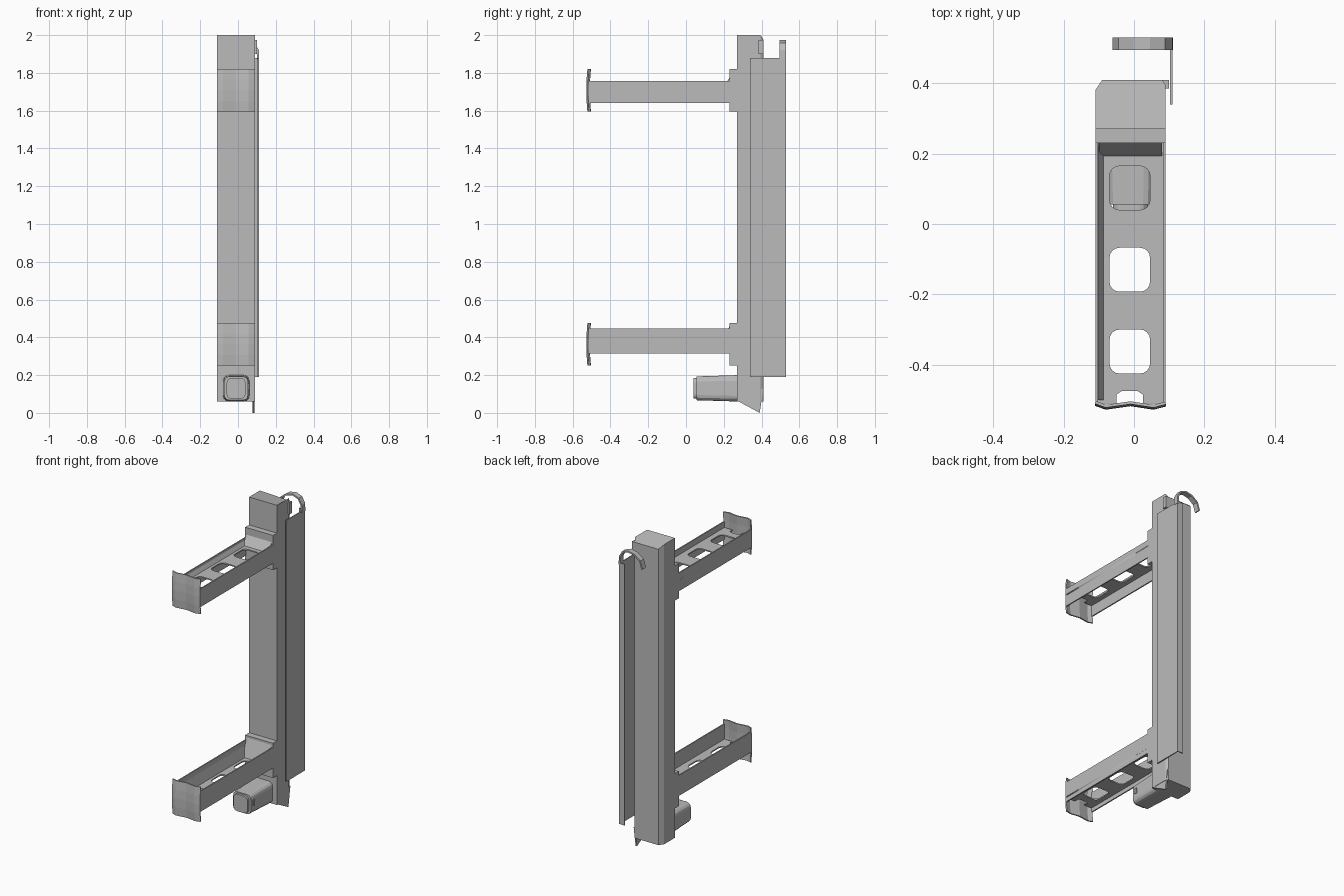
import bpy, bmesh, math
from mathutils import Vector

cube = bpy.data.objects.get("Cube")
if cube:
    bpy.data.objects.remove(cube)

grey = bpy.data.materials.new("plain_grey")
grey.use_nodes = True
grey.diffuse_color = (0.5, 0.5, 0.5, 1)
grey.node_tree.nodes["Principled BSDF"].inputs["Base Color"].default_value = (0.5, 0.5, 0.5, 1)

XL, XR = -0.11, 0.09          # shared width of post and arms
XM = (XL + XR) / 2


def add(name, bm):
    bmesh.ops.recalc_face_normals(bm, faces=bm.faces)
    mesh = bpy.data.meshes.new(name)
    bm.to_mesh(mesh)
    bm.free()
    mesh.materials.append(grey)
    ob = bpy.data.objects.new(name, mesh)
    bpy.context.collection.objects.link(ob)
    return ob


def place(axis, p, t):
    """Put a 2D profile point at distance t along an axis."""
    v = list(p)
    v.insert("xyz".index(axis), t)
    return Vector(v)


def prism(name, axis, profile, a, b):
    bm = bmesh.new()
    face = bm.faces.new([bm.verts.new(place(axis, p, a)) for p in profile])
    ext = bmesh.ops.extrude_face_region(bm, geom=[face])["geom"]
    verts = [g for g in ext if isinstance(g, bmesh.types.BMVert)]
    bmesh.ops.translate(bm, verts=verts, vec=place(axis, (0, 0), b - a))
    return add(name, bm)


def box(name, x0, x1, y0, y1, z0, z1):
    return prism(name, "z", [(x0, y0), (x1, y0), (x1, y1), (x0, y1)], z0, z1)


def thicken(ob, amount):
    mod = ob.modifiers.new("thickness", "SOLIDIFY")
    mod.thickness, mod.offset = amount, 0
    return ob


def strip(name, axis, path, a, b, amount):
    """A bent sheet: an open path extruded along an axis."""
    bm = bmesh.new()
    rows = [[bm.verts.new(place(axis, p, t)) for t in (a, b)] for p in path]
    for (p, q), (r, s) in zip(rows, rows[1:]):
        bm.faces.new((p, q, s, r))
    return thicken(add(name, bm), amount)


def rounded(cx, cy, w, h, r, n=4):
    pts = []
    for k, (sx, sy) in enumerate(((1, 1), (-1, 1), (-1, -1), (1, -1))):
        for i in range(n + 1):
            a = (k + i / n) * math.pi / 2
            pts.append((cx + sx * (w / 2 - r) + r * math.cos(a),
                        cy + sy * (h / 2 - r) + r * math.sin(a)))
    return pts


def pierced_sheet(name, loops, z, amount):
    """Flat sheet from an outline and hole loops."""
    curve = bpy.data.curves.new(name, "CURVE")
    curve.dimensions, curve.fill_mode, curve.extrude = "2D", "BOTH", amount / 2
    for loop in loops:
        spline = curve.splines.new("POLY")
        spline.points.add(len(loop) - 1)
        for pt, (x, y) in zip(spline.points, loop):
            pt.co = (x, y, 0, 1)
        spline.use_cyclic_u = True
    tmp = bpy.data.objects.new(name + "_outline", curve)
    bpy.context.collection.objects.link(tmp)
    bpy.context.view_layer.update()
    mesh = bpy.data.meshes.new_from_object(tmp.evaluated_get(bpy.context.evaluated_depsgraph_get()))
    bpy.data.objects.remove(tmp)
    mesh.name = name
    mesh.materials.clear()
    mesh.materials.append(grey)
    ob = bpy.data.objects.new(name, mesh)
    ob.location.z = z
    bpy.context.collection.objects.link(ob)


# Upright post with chamfered back edges and a top that falls to the back
post = prism("post", "z", [(XL, 0.27), (XR, 0.27), (XR, 0.395), (0.08, 0.41),
                           (-0.09, 0.41), (XL, 0.38)], 0.06, 2.0)
for v in post.data.vertices:
    if v.co.z > 1 and v.co.y > 0.4:
        v.co.z = 1.975
prism("post_foot_spur", "x", [(0.27, 0.065), (0.39, 0), (0.41, 0.13)], 0.078, 0.088)
box("post_top_tab", 0.08, 0.1, 0.385, 0.41, 1.9, 1.975)

# Side cover: flat sheet with a narrow return along its back edge
strip("side_cover", "z", [(0.106, 0.34), (0.106, 0.526), (0.07, 0.526)], 0.19, 1.88, 0.008)

# Hook above the cover
strip("cover_hook", "y", [(0.106, 1.87), (0.105, 1.92), (0.085, 1.955), (0.045, 1.97),
                          (0.0, 1.96), (-0.04, 1.93), (-0.056, 1.88)], 0.495, 0.53, 0.01)


def arm(label, low, high, web_z, plate_low, plate_high):
    mid = (plate_low + plate_high) / 2
    half = (plate_high - plate_low) / 2
    # Side rails
    for side, x in (("right", XL), ("left", XR - 0.008)):
        box(f"{label}_{side}_rail", x, x + 0.008, -0.515, 0.235, low, high)
    # Web with three windows and a front notch
    outline = [(XL, -0.51), (-0.05, -0.51), (-0.05, -0.485), (-0.035, -0.475),
               (0.01, -0.475), (0.025, -0.485), (0.025, -0.51), (XR, -0.51),
               (XR, 0.235), (XL, 0.235)]
    holes = [rounded(-0.012, 0.1025 - 0.2325 * i, 0.115, 0.125, 0.028) for i in range(3)]
    pierced_sheet(f"{label}_web", [outline] + holes, web_z, 0.008)
    # Inner fillet along the right rail
    prism(f"{label}_fillet", "y", [(XL, web_z), (-0.085, web_z), (XL, high)], -0.5, 0.23)
    # Mounting bracket on the post with a gusset
    box(f"{label}_bracket", XL, XR, 0.23, 0.275, plate_low, plate_high)
    prism(f"{label}_gusset", "x", [(0.19, web_z), (0.232, web_z), (0.232, high + 0.02)],
          XL + 0.01, XR - 0.01)
    # Thin creased end plate, curling back at its top and bottom
    bm = bmesh.new()
    columns = ((XL, -0.513), (-0.08, -0.524), (XM, -0.514), (0.055, -0.524), (XR, -0.515))
    grid = []
    for x, y in columns:
        grid.append([bm.verts.new((x, y + 0.006 * t * t, mid + half * t))
                     for t in (-1, -0.5, 0, 0.5, 1)])
    for a, b in zip(grid, grid[1:]):
        for i in range(4):
            bm.faces.new((a[i], b[i], b[i + 1], a[i + 1]))
    thicken(add(f"{label}_end_plate", bm), 0.008)


arm("upper_arm", 1.64, 1.757, 1.715, 1.595, 1.82)
arm("lower_arm", 0.315, 0.447, 0.345, 0.25, 0.475)

# Motor housing at the foot, tapering to the front
housing = prism("motor_housing", "y", rounded(-0.01, 0.13, 0.14, 0.14, 0.03, 3), 0.055, 0.28)
for v in housing.data.vertices:
    if v.co.y < 0.1:
        v.co.x = -0.01 + (v.co.x + 0.01) * 0.9
        v.co.z = 0.13 + (v.co.z - 0.13) * 0.9
prism("motor_cap", "y", rounded(-0.01, 0.13, 0.1, 0.11, 0.025, 3), 0.04, 0.056)
box("motor_side_slot", 0.05, 0.059, 0.075, 0.09, 0.12, 0.155)
